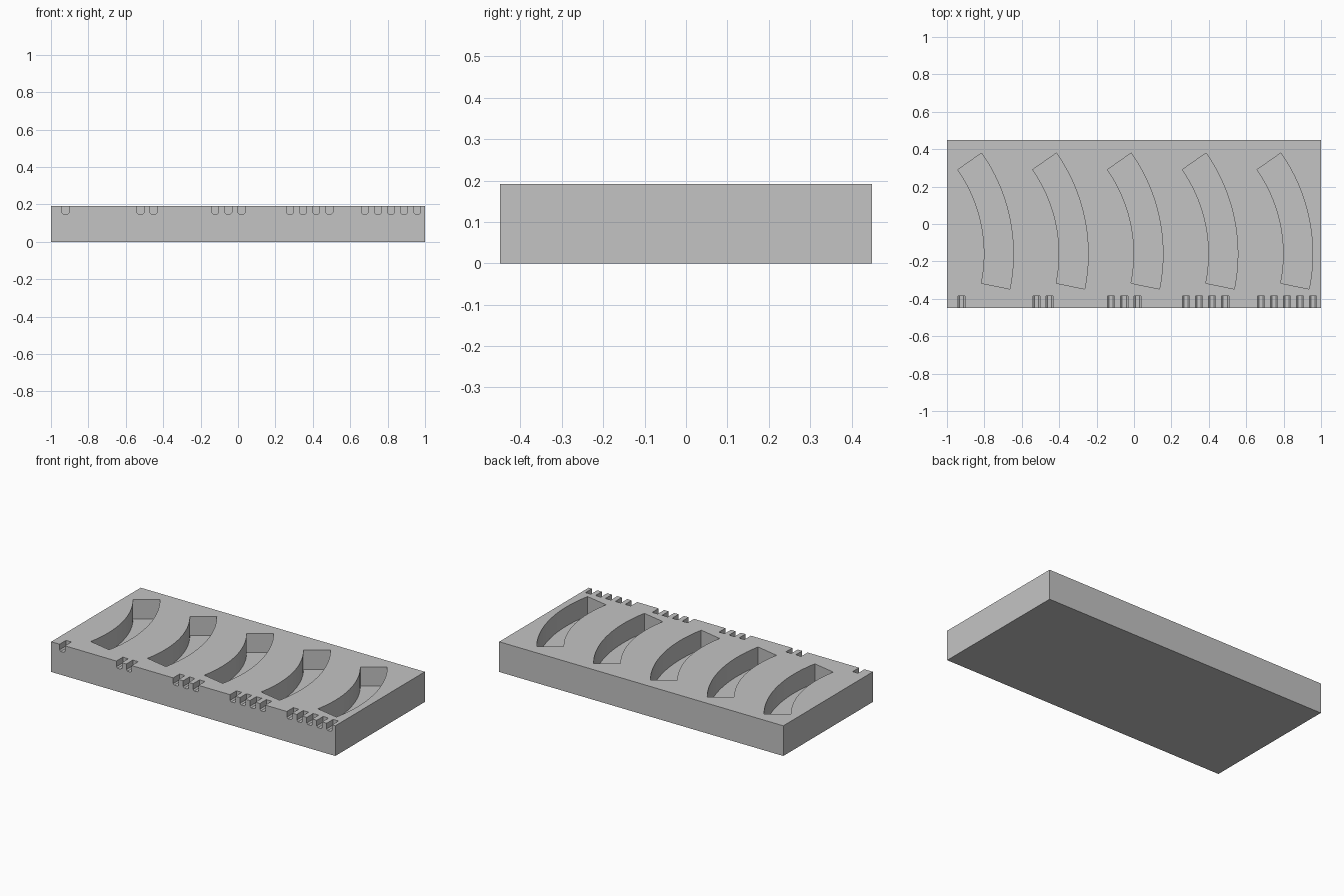
import bpy
import bmesh
import math
from mathutils import Vector

if "Cube" in bpy.data.objects:
    bpy.data.objects.remove(bpy.data.objects["Cube"])

TOP = 0.192          # block height
FLOOR = 0.07         # pocket floor height
PITCH = 0.4          # spacing between pockets


def add_prism(bm, points, direction):
    """Extrude a closed outline along a direction into a solid."""
    face = bm.faces.new([bm.verts.new(p) for p in points])
    out = bmesh.ops.extrude_face_region(bm, geom=[face])
    moved = [g for g in out["geom"] if isinstance(g, bmesh.types.BMVert)]
    bmesh.ops.translate(bm, verts=moved, vec=Vector(direction))


def make_object(name, bm):
    bmesh.ops.recalc_face_normals(bm, faces=bm.faces[:])
    mesh = bpy.data.meshes.new(name)
    bm.to_mesh(mesh)
    bm.free()
    obj = bpy.data.objects.new(name, mesh)
    bpy.context.collection.objects.link(obj)
    return obj


# Rectangular block
bm = bmesh.new()
add_prism(bm, [(-1, -.45, 0), (1, -.45, 0), (1, .45, 0), (-1, .45, 0)], (0, 0, TOP))
block = make_object("pocketed_block", bm)
grey = bpy.data.materials.new("light grey")
grey.diffuse_color = (0.55, 0.55, 0.55, 1)
grey.use_nodes = True
grey.node_tree.nodes["Principled BSDF"].inputs["Base Color"].default_value = grey.diffuse_color
block.data.materials.append(grey)

# Five curved pockets, each a sector of a ring
bm = bmesh.new()
inner, outer, steps = 0.785, 0.94, 32
angles = [math.radians(-11.5 + 46.5 * k / steps) for k in range(steps + 1)]
for i in range(5):
    cx, cy = PITCH * (i - 2) - 0.785, -0.16
    ring = [(outer, a) for a in angles] + [(inner, a) for a in reversed(angles)]
    add_prism(bm, [(cx + r * math.cos(a), cy + r * math.sin(a), FLOOR)
                   for r, a in ring], (0, 0, 0.3))
pockets = make_object("pocket_cutter", bm)

# Counting notches on the front edge: one to five, with eased bottom corners
bm = bmesh.new()
half, bottom, ease = 0.019, 0.148, 0.008
for i in range(5):
    for k in range(i + 1):
        x = -0.922 + PITCH * i + 0.07 * k
        profile = [(-half, 0.25), (-half, bottom + ease), (-half + ease, bottom),
                   (half - ease, bottom), (half, bottom + ease), (half, 0.25)]
        add_prism(bm, [(x + u, -0.5, z) for u, z in profile], (0, 0.115, 0))
notches = make_object("notch_cutter", bm)

# Cut pockets and notches into the block
bpy.context.view_layer.objects.active = block
block.select_set(True)
for cutter in (pockets, notches):
    mod = block.modifiers.new(cutter.name, 'BOOLEAN')
    mod.operation = 'DIFFERENCE'
    mod.solver = 'EXACT'
    mod.object = cutter
    bpy.ops.object.modifier_apply(modifier=mod.name)
    bpy.data.objects.remove(cutter)

bpy.ops.object.shade_smooth_by_angle(angle=math.radians(30))
